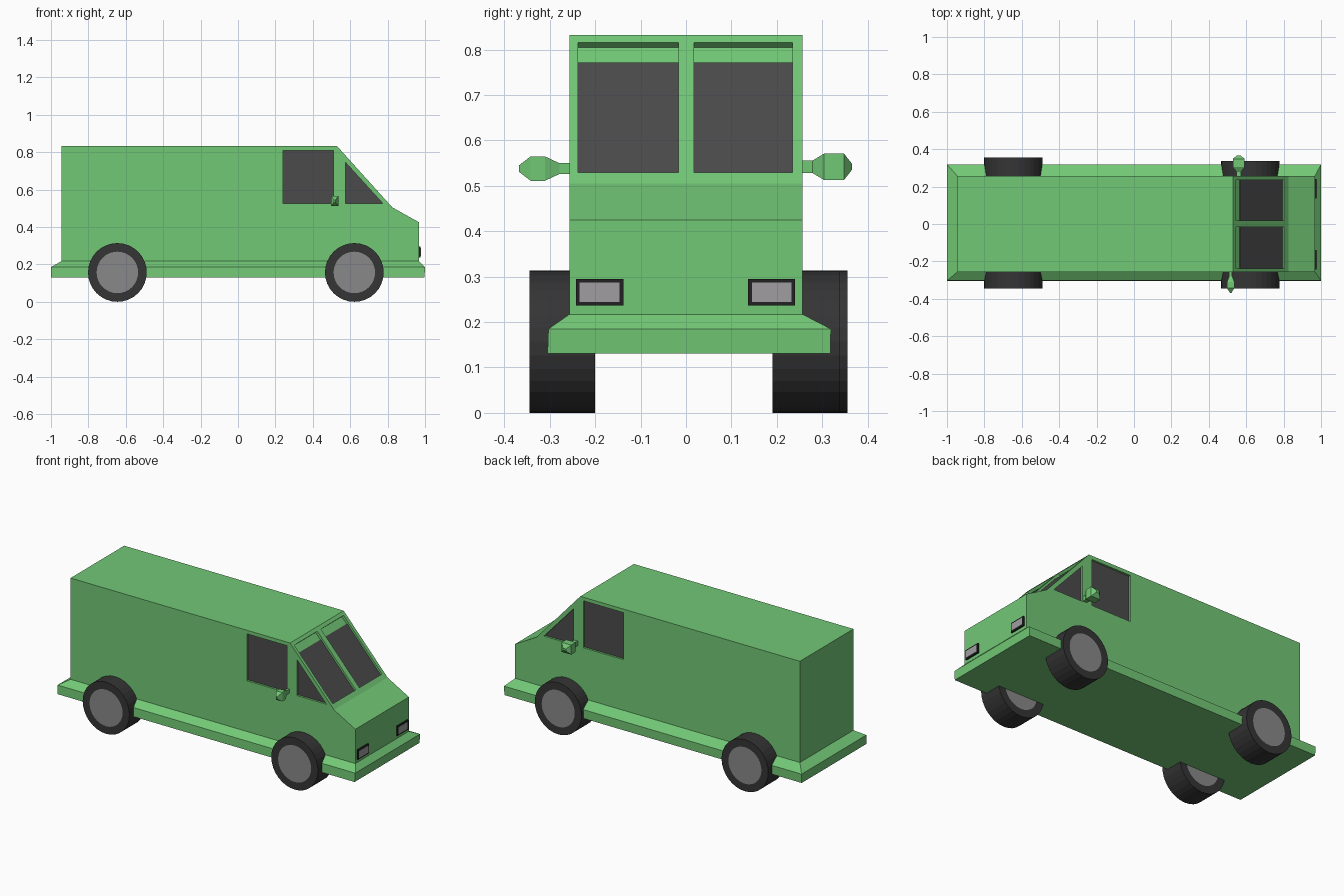
import bpy, bmesh
from mathutils import Vector, Matrix

if "Cube" in bpy.data.objects:
    bpy.data.objects.remove(bpy.data.objects["Cube"])


def material(name, rgb):
    m = bpy.data.materials.new(name)
    m.diffuse_color = (*rgb, 1)
    m.use_nodes = True
    m.node_tree.nodes["Principled BSDF"].inputs["Base Color"].default_value = m.diffuse_color
    return m


GREEN = material("green_paint", (0.17, 0.58, 0.18))
GLASS = material("dark_glass", (0.07, 0.07, 0.07))
RUBBER = material("rubber", (0.035, 0.035, 0.035))
BLACK = material("black_trim", (0.015, 0.015, 0.015))
HUB = material("hub_grey", (0.25, 0.25, 0.25))
LENS = material("lens_grey", (0.35, 0.34, 0.35))


def finish(bm, name, *mats):
    bmesh.ops.recalc_face_normals(bm, faces=bm.faces)
    me = bpy.data.meshes.new(name)
    bm.to_mesh(me)
    bm.free()
    for m in mats:
        me.materials.append(m)
    ob = bpy.data.objects.new(name, me)
    bpy.context.collection.objects.link(ob)
    return ob


def loft(bm, rings):
    """Skin a list of equal-length point rings and cap both ends."""
    vs = [[bm.verts.new(p) for p in r] for r in rings]
    n = len(rings[0])
    for a, b in zip(vs, vs[1:]):
        for i in range(n):
            bm.faces.new((a[i], a[(i + 1) % n], b[(i + 1) % n], b[i]))
    bm.faces.new(vs[0])
    bm.faces.new(vs[-1])


def prism(bm, pts, start, end):
    """Extrude a flat polygon between two offset vectors."""
    pts = [Vector(p) for p in pts]
    loft(bm, [[p + Vector(start) for p in pts], [p + Vector(end) for p in pts]])


def rect(x0, x1, y0, y1, z):
    return [(x0, y0, z), (x1, y0, z), (x1, y1, z), (x0, y1, z)]


# Van body, extruded from its side profile
W = 0.257
profile = [(-0.945, 0.20), (0.968, 0.20), (0.968, 0.425),
           (0.825, 0.505), (0.53, 0.832), (-0.945, 0.832)]
bm = bmesh.new()
prism(bm, [(x, 0, z) for x, z in profile], (0, -W, 0), (0, W, 0))
body = finish(bm, "van_body", GREEN)

# Recessed windows: each gets a cutter and a glass pane on the recess floor
DEPTH, PANE = 0.016, 0.004
top, low = Vector((0.53, 0, 0.832)), Vector((0.825, 0, 0.505))
slope = (low - top).normalized()
out = Vector((-slope.z, 0, slope.x))
if out.x < 0:
    out = -out
cut = bmesh.new()


def window(name, opening, normal, pane=None):
    n = Vector(normal)
    prism(cut, opening, -n * DEPTH, n * 0.02)
    bm = bmesh.new()
    prism(bm, pane or opening, -n * (DEPTH + 0.002), -n * (DEPTH - PANE))
    finish(bm, name, GLASS)


door = [(0.24, 0.525), (0.51, 0.525), (0.51, 0.81), (0.24, 0.81)]
quarter = [(0.575, 0.525), (0.775, 0.525), (0.575, 0.745)]
for side, s in (("right", -1), ("left", 1)):
    for name, shape in (("door_window", door), ("quarter_window", quarter)):
        window(f"{name}_{side}", [(x, s * W, z) for x, z in shape], (0, s, 0))


def on_slope(y0, y1, t0, t1):
    return [top + slope * t + Vector((0, y, 0))
            for y, t in ((y0, t0), (y1, t0), (y1, t1), (y0, t1))]


for side, y0, y1 in (("right", -0.238, -0.017), ("left", 0.018, 0.235)):
    window(f"windshield_{side}", on_slope(y0, y1, 0.022, 0.408), out,
           on_slope(y0, y1, 0.070, 0.408))

cutter = finish(cut, "window_cutter")
cutter.hide_render = True
cutter.hide_viewport = True
cutter.display_type = 'WIRE'
mod = body.modifiers.new("windows", 'BOOLEAN')
mod.operation = 'DIFFERENCE'
mod.solver = 'EXACT'
mod.object = cutter

# Bumper skirt running round the bottom, with a sloped top edge
bm = bmesh.new()
loft(bm, [rect(-1, 0.997, -0.305, 0.318, 0.131),
          rect(-1, 1, -0.303, 0.319, 0.185),
          rect(-0.945, 0.968, -W, W, 0.217)])
finish(bm, "bumper_skirt", GREEN)

# Wheels: tyre cylinder with a flush hub disc on both sides
for name, x, y0, y1 in (("rear_wheel_right", -0.645, -0.345, -0.20),
                        ("rear_wheel_left", -0.645, 0.205, 0.356),
                        ("front_wheel_right", 0.622, -0.345, -0.20),
                        ("front_wheel_left", 0.622, 0.19, 0.338)):
    bm = bmesh.new()
    rot = Matrix.Translation((x, (y0 + y1) / 2, 0.157)) @ Matrix.Rotation(1.5707963, 4, 'X')
    bmesh.ops.create_cone(bm, cap_ends=True, segments=32, radius1=0.157,
                          radius2=0.157, depth=y1 - y0, matrix=rot)
    caps = [f for f in bm.faces if len(f.verts) > 4]
    bmesh.ops.inset_individual(bm, faces=caps, thickness=0.046)
    for f in bm.faces:
        f.material_index = int(len(f.verts) > 4)
    finish(bm, name, RUBBER, HUB)

# Headlights: black housing with a grey lens
for side, y0, y1 in (("right", -0.242, -0.138), ("left", 0.137, 0.240)):
    for name, m, x1, mat in (("headlight_frame", 0, 0.976, BLACK),
                             ("headlight_lens", 0.008, 0.978, LENS)):
        bm = bmesh.new()
        loft(bm, [rect(0.96, x1, y0 + m, y1 - m, 0.236 + m),
                  rect(0.96, x1, y0 + m, y1 - m, 0.295 - m)])
        finish(bm, f"{name}_{side}", mat)

# Wing mirrors: stem, flared head and tapered tip lofted outwards
# sections: y distance, half width in x, half height in z
for side, s, cx, cz, hx, secs in (
        ("right", -1, 0.517, 0.538, 0.020,
         ((0.25, .4, .012), (0.279, .4, .012), (0.311, 1, .027), (0.342, 1, .027), (0.368, .2, .007))),
        ("left", 1, 0.560, 0.542, 0.032,
         ((0.25, .4, .014), (0.279, .4, .014), (0.304, 1, .029), (0.348, 1, .029), (0.366, .3, .006)))):
    bm = bmesh.new()
    loft(bm, [[(cx + a * k * hx, s * y, cz + b * h) for a, b in ((-1, -1), (1, -1), (1, 1), (-1, 1))]
              for y, k, h in secs])
    finish(bm, f"wing_mirror_{side}", GREEN)
